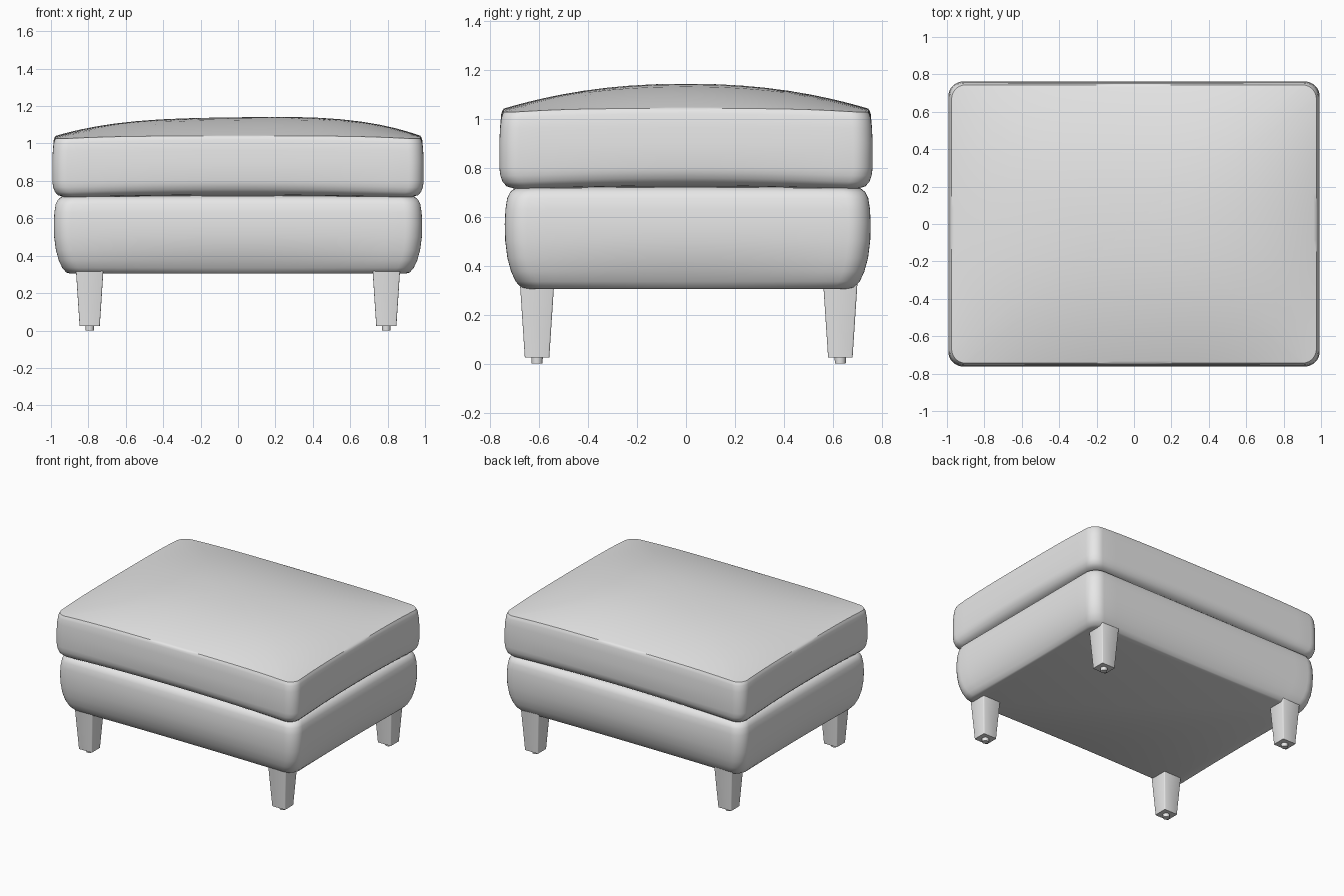
import bpy, bmesh, math

cube = bpy.data.objects.get("Cube")
if cube:
    bpy.data.objects.remove(cube, do_unlink=True)

# Single upholstery grey
grey = bpy.data.materials.new("light grey")
grey.use_nodes = True
grey.diffuse_color = (0.8, 0.8, 0.8, 1)
grey.node_tree.nodes["Principled BSDF"].inputs["Base Color"].default_value = (0.8, 0.8, 0.8, 1)


def finish(bm, name, angle=35):
    bmesh.ops.recalc_face_normals(bm, faces=bm.faces)
    mesh = bpy.data.meshes.new(name)
    bm.to_mesh(mesh)
    bm.free()
    obj = bpy.data.objects.new(name, mesh)
    bpy.context.collection.objects.link(obj)
    mesh.materials.append(grey)
    bpy.ops.object.select_all(action="DESELECT")
    obj.select_set(True)
    bpy.context.view_layer.objects.active = obj
    bpy.ops.object.shade_smooth_by_angle(angle=math.radians(angle))
    return obj


def outline(hx, hy, radius, arc=8, side=16):
    """Rounded rectangle with evenly divided sides."""
    corners = []
    for q, (sx, sy) in enumerate([(1, 1), (-1, 1), (-1, -1), (1, -1)]):
        corners.append([(sx * (hx - radius) + radius * math.cos(a),
                         sy * (hy - radius) + radius * math.sin(a))
                        for a in [(q + i / arc) * math.pi / 2 for i in range(arc + 1)]])
    pts = []
    for q, corner in enumerate(corners):
        pts += corner
        (ax, ay), (bx, by) = corner[-1], corners[(q + 1) % 4][0]
        pts += [(ax + (bx - ax) * i / side, ay + (by - ay) * i / side) for i in range(1, side)]
    return pts


def loft(bm, rings):
    """Skin closed rings, fanning both ends shut."""
    loops = [[bm.verts.new(p) for p in ring] for ring in rings]
    n = len(loops[0])
    for a, b in zip(loops, loops[1:]):
        for i in range(n):
            bm.faces.new((a[i], a[(i + 1) % n], b[(i + 1) % n], b[i]))
    bm.faces.new(loops[0])
    bm.faces.new(loops[-1])


def wall_rings(hx, hy, radius, profile, y_shift=0):
    """Profile rows: inset, height, extra inset and lift at the side middles."""
    rings = []
    for inset, z, tuck, lift in profile:
        ring = []
        for x, y in outline(hx, hy, radius):
            mid = 1 - min(1, (x * y / (hx * hy)) ** 2)
            d = inset + tuck * mid
            ring.append((x * (1 - d / hx), y * (1 - d / hy) + y_shift, z + lift * mid))
        rings.append(ring)
    return rings


# Base: padded box with tucked lower edges
bm = bmesh.new()
loft(bm, wall_rings(0.985, 0.747, 0.09, [
    (0.085, 0.305, 0, 0), (0.065, 0.31, 0.01, 0), (0.042, 0.335, 0.015, 0),
    (0.024, 0.375, 0.012, 0), (0.01, 0.43, 0.006, 0), (0.002, 0.5, 0, 0),
    (0, 0.57, 0, 0), (0.003, 0.63, 0, 0), (0.01, 0.675, 0, 0),
    (0.022, 0.7, 0, 0), (0.045, 0.715, 0, 0.003), (0.1, 0.72, 0, 0.003)], 0.007))
finish(bm, "base_padding", 40)

# Cushion: boxed sides under a domed top
HX, HY = 0.993, 0.762
bm = bmesh.new()
rings = wall_rings(HX, HY, 0.08, [
    (0.12, 0.71, 0, 0.008), (0.06, 0.712, 0, 0.015), (0.03, 0.72, 0.004, 0.018),
    (0.013, 0.738, 0.004, 0.018), (0.004, 0.765, 0.002, 0.012),
    (0, 0.8, 0, 0), (0, 0.9, 0, 0), (0.003, 0.96, 0, 0.005),
    (0.008, 1.0, 0, 0.02), (0.012, 1.012, 0, 0.02)])


def crown(x, y):
    u, v = min(1, abs(x) / HX), min(1, abs(y) / HY)
    dome = 0.105 * (1 - u ** 3.2) * (1 - v ** 2.2)
    lean = 0.014 * x / HX * (1 - u * u) * (1 - v * v)
    return 1.035 + dome + lean - 0.015 * (u * v) ** 4


edge = outline(HX - 0.018, HY - 0.018, 0.075)
for t in [1, 0.985, 0.96, 0.92, 0.86, 0.78, 0.68, 0.56, 0.43, 0.3, 0.17, 0.05]:
    rings.append([(x * t, y * t, crown(x * t, y * t)) for x, y in edge])
loft(bm, rings)
finish(bm, "seat_cushion", 40)

# Tapered legs with small round glides
for y_name, y in (("front", -0.608), ("back", 0.63)):
    for x_name, x in (("left", 0.793), ("right", -0.793)):
        bm = bmesh.new()
        bmesh.ops.create_cube(bm, size=1)
        for v in bm.verts:
            top = v.co.z > 0
            width = 0.148 if top else 0.108
            v.co = (x + v.co.x * width, y + v.co.y * (width - 0.008), 0.33 if top else 0.025)
        uprights = [e for e in bm.edges if abs(e.verts[0].co.z - e.verts[1].co.z) > 0.1]
        bmesh.ops.bevel(bm, geom=uprights, offset=0.006, segments=2, affect="EDGES", profile=0.5)
        finish(bm, f"{y_name}_{x_name}_leg", 50)

        bm = bmesh.new()
        bmesh.ops.create_cone(bm, cap_ends=True, segments=20, radius1=0.022, radius2=0.024, depth=0.03)
        bmesh.ops.translate(bm, verts=bm.verts, vec=(x, y, 0.015))
        finish(bm, f"{y_name}_{x_name}_glide")
